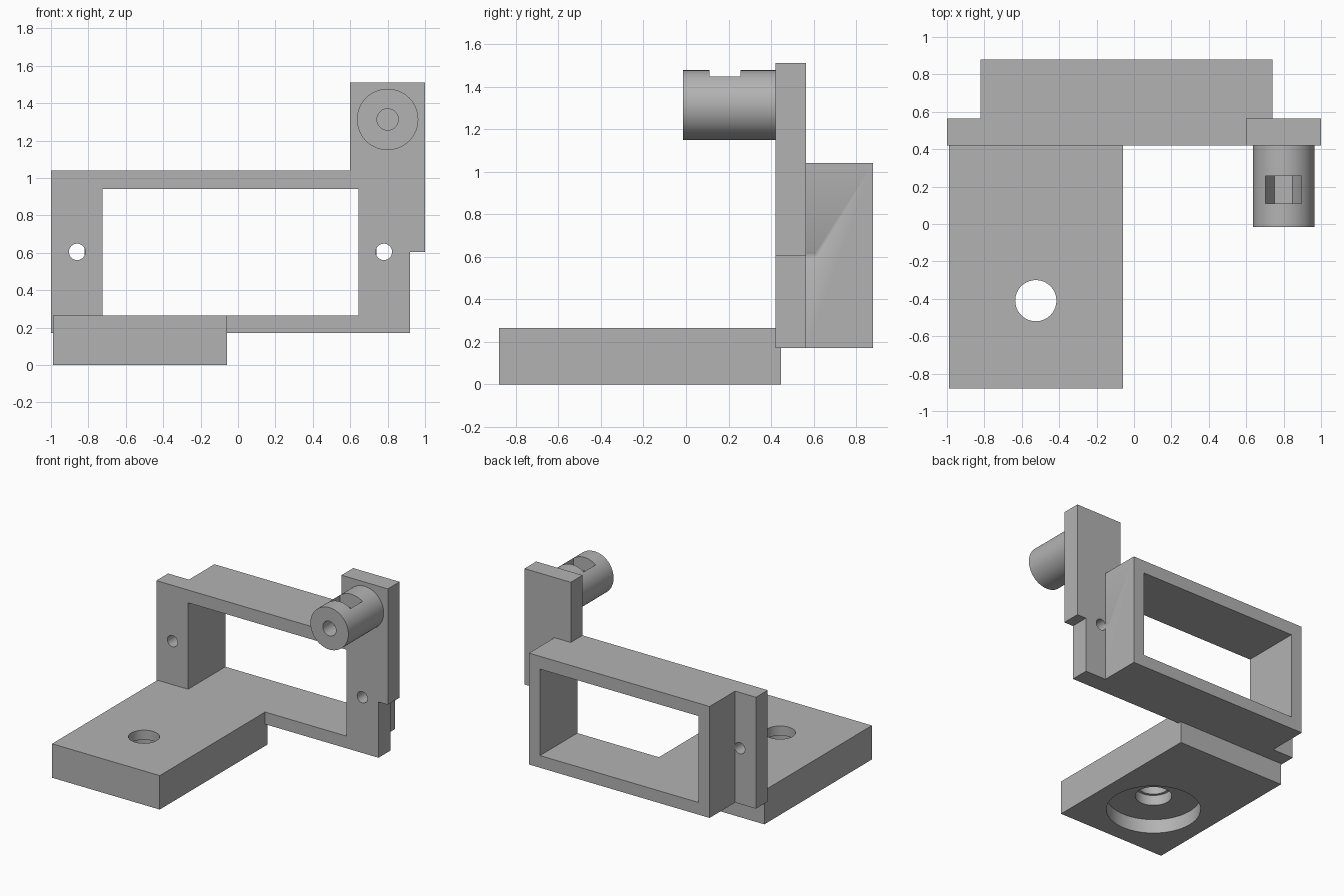
import bpy, bmesh, math

if "Cube" in bpy.data.objects:
    bpy.data.objects.remove(bpy.data.objects["Cube"], do_unlink=True)

grey = bpy.data.materials.new("plain grey")
grey.use_nodes = True
grey.diffuse_color = (0.45, 0.45, 0.45, 1)
grey.node_tree.nodes["Principled BSDF"].inputs["Base Color"].default_value = (0.45, 0.45, 0.45, 1)


def prism(name, outline, axis, lo, hi):
    """Extrude a closed outline along y (outline in x, z) or z (outline in x, y)."""
    bm = bmesh.new()
    rings = []
    for d in (lo, hi):
        rings.append([bm.verts.new((a, d, b) if axis == "y" else (a, b, d)) for a, b in outline])
    n = len(outline)
    for ring in rings:
        bm.faces.new(ring)
    for i in range(n):
        j = (i + 1) % n
        bm.faces.new((rings[0][i], rings[0][j], rings[1][j], rings[1][i]))
    bmesh.ops.recalc_face_normals(bm, faces=bm.faces)
    mesh = bpy.data.meshes.new(name)
    bm.to_mesh(mesh)
    bm.free()
    mesh.materials.append(grey)
    obj = bpy.data.objects.new(name, mesh)
    bpy.context.collection.objects.link(obj)
    return obj


def rect(x0, x1, b0, b1):
    return [(x0, b0), (x1, b0), (x1, b1), (x0, b1)]


def circle(cx, cy, r, n=64):
    return [(cx + r * math.cos(2 * math.pi * i / n), cy + r * math.sin(2 * math.pi * i / n))
            for i in range(n)]


def cut(obj, *cutters):
    """Subtract the cutters, then smooth the round walls."""
    bpy.ops.object.select_all(action="DESELECT")
    bpy.context.view_layer.objects.active = obj
    obj.select_set(True)
    for c in cutters:
        c.hide_render = True
        mod = obj.modifiers.new("cut", "BOOLEAN")
        mod.operation = "DIFFERENCE"
        mod.solver = "EXACT"
        mod.object = c
        bpy.ops.object.modifier_apply(modifier=mod.name)
    bpy.ops.object.shade_smooth_by_angle(angle=math.radians(30))


# Parts: flange with raised arm, rear sleeve, base slab, peg
flange = prism("flange_and_arm", [(-1, 0.17), (0.92, 0.17), (0.92, 0.605), (1, 0.605), (1, 1.51),
                                  (0.6, 1.51), (0.6, 1.04), (-1, 1.04)], "y", 0.42, 0.565)
sleeve = prism("rear_sleeve", rect(-0.82, 0.74, 0.17, 1.04), "y", 0.565, 0.88)
slab = prism("base_slab", rect(-0.99, -0.06, -0.88, 0.447), "z", 0, 0.265)
peg = prism("peg", circle(0.8, 1.313, 0.164), "y", -0.015, 0.42)

# Window and screw holes through the frame
window = prism("window_cutter", rect(-0.725, 0.645, 0.265, 0.94), "y", 0.3, 1)
screws = [prism("screw_cutter", circle(x, 0.605, 0.044, 32), "y", 0.3, 0.61) for x in (-0.86, 0.78)]
cut(flange, window, *screws)
cut(sleeve, window, screws[1])

# Stepped mounting hole in the slab
steps = [prism("step_cutter", circle(-0.525, -0.41, r), "z", -0.1, top)
         for r, top in ((0.335, 0.11), (0.13, 0.19), (0.11, 0.4))]
cut(slab, *steps)

# Bolt hole and nut slot in the peg
bolt = prism("bolt_cutter", circle(0.8, 1.313, 0.057, 48), "y", -0.1, 0.5)
nut = prism("nut_cutter", [(0.703, 1.6), (0.703, 1.313), (0.75, 1.23), (0.848, 1.23),
                           (0.895, 1.313), (0.895, 1.6)], "y", 0.11, 0.257)
cut(peg, bolt, nut)

for c in [window, bolt, nut] + screws + steps:
    bpy.data.objects.remove(c, do_unlink=True)
